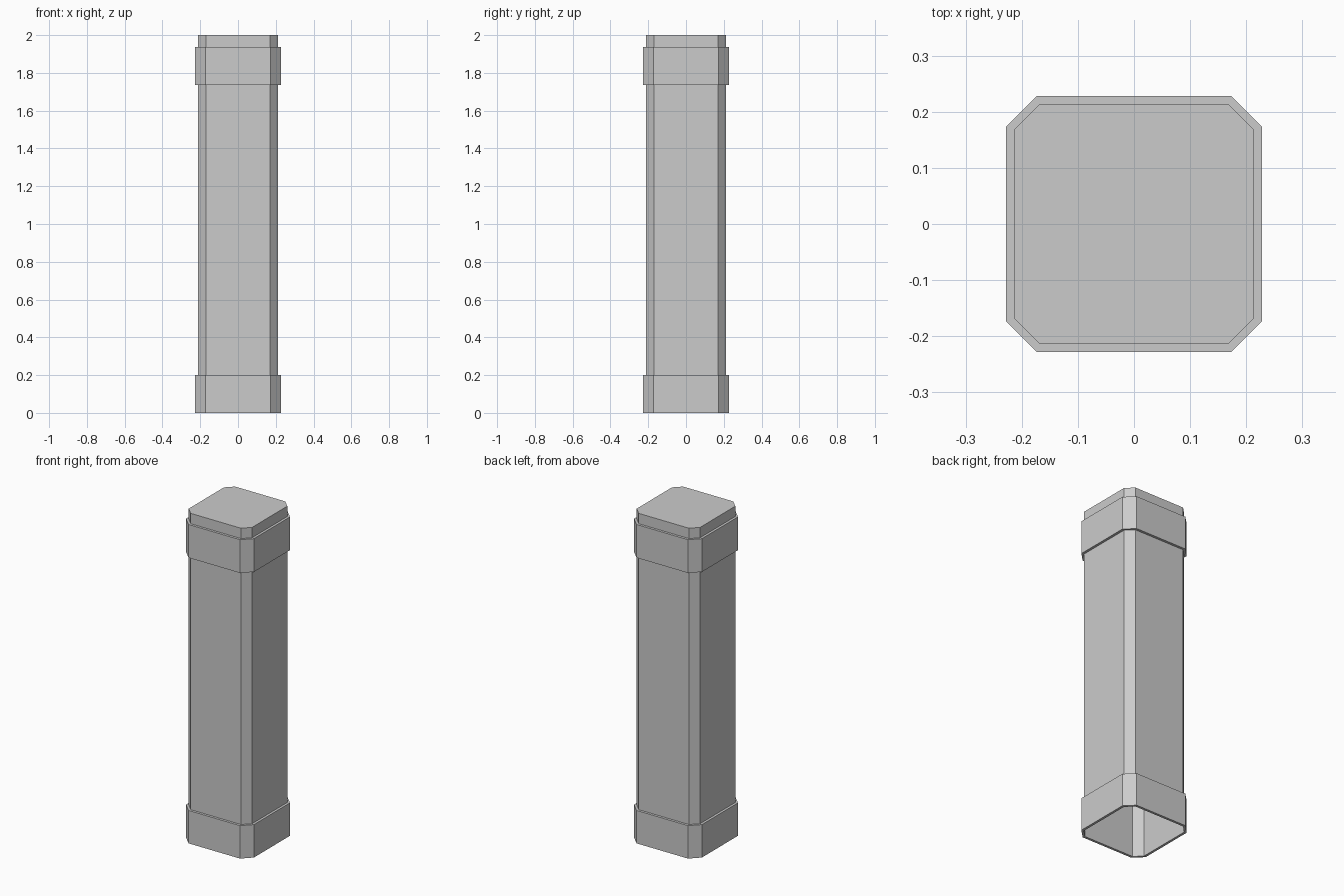
import bpy
import bmesh

cube = bpy.data.objects.get("Cube")
if cube:
    bpy.data.objects.remove(cube, do_unlink=True)

stone = bpy.data.materials.new("grey_stone")
stone.use_nodes = True
colour = (0.6, 0.6, 0.6, 1)
stone.diffuse_color = colour
stone.node_tree.nodes["Principled BSDF"].inputs["Base Color"].default_value = colour

SHAFT = (0.213, 0.169)   # half width, half length of the flat side
BAND = (0.228, 0.173)


def ring(bm, size, z):
    """Square outline with cut corners, counter-clockwise."""
    a, b = size
    outline = [(a, -b), (a, b), (b, a), (-b, a), (-a, b), (-a, -b), (-b, -a), (b, -a)]
    return [bm.verts.new((x, y, z)) for x, y in outline]


def bridge(bm, low, high):
    n = len(low)
    for i in range(n):
        j = (i + 1) % n
        bm.faces.new((low[i], low[j], high[j], high[i]))


def finish(bm, name):
    mesh = bpy.data.meshes.new(name)
    bm.to_mesh(mesh)
    bm.free()
    mesh.materials.append(stone)
    obj = bpy.data.objects.new(name, mesh)
    bpy.context.collection.objects.link(obj)


# Hollow shaft, closed on top and open underneath
bm = bmesh.new()
bottom, top = ring(bm, SHAFT, 0), ring(bm, SHAFT, 2)
bridge(bm, bottom, top)
bm.faces.new(top)
finish(bm, "shaft")


# Raised collars with flat ledges above and below
def collar(name, z0, z1):
    bm = bmesh.new()
    loops = [ring(bm, SHAFT, z0), ring(bm, BAND, z0), ring(bm, BAND, z1), ring(bm, SHAFT, z1)]
    for low, high in zip(loops, loops[1:]):
        bridge(bm, low, high)
    finish(bm, name)


collar("base_collar", 0, 0.2)
collar("top_collar", 1.735, 1.937)
